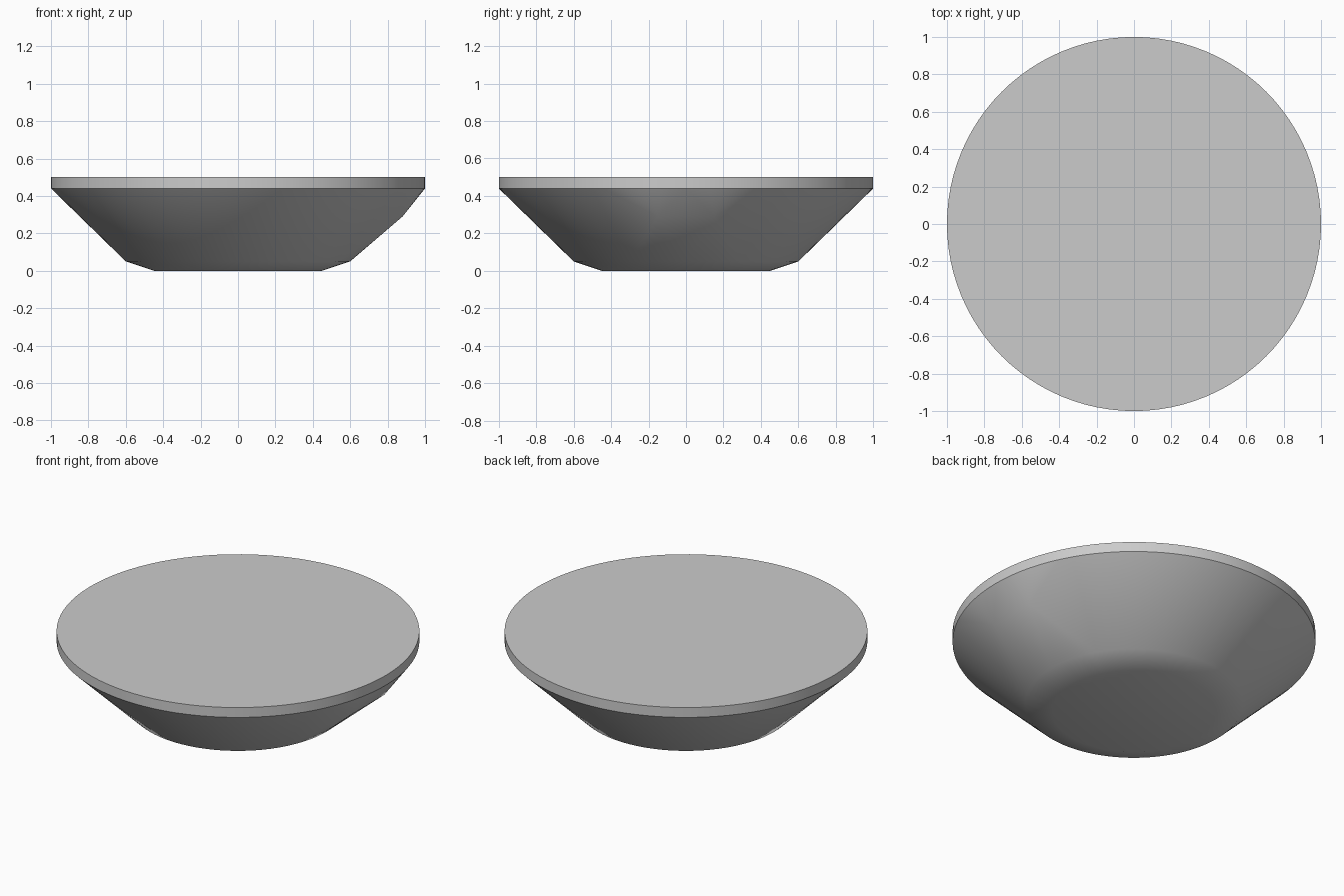
import bpy
import bmesh
from math import cos, sin, tau, radians

cube = bpy.data.objects.get("Cube")
if cube:
    bpy.data.objects.remove(cube, do_unlink=True)

SEGMENTS = 96
PROFILE = [(0.45, 0.0), (0.6, 0.05), (1.0, 0.44), (1.0, 0.5)]  # radius, height

grey = bpy.data.materials.new("plain_grey")
grey.use_nodes = True
colour = (0.6, 0.6, 0.6, 1)
grey.diffuse_color = colour
grey.node_tree.nodes["Principled BSDF"].inputs["Base Color"].default_value = colour

bm = bmesh.new()

# Rings of the dish, from the base up to the rim
for radius, height in PROFILE:
    for i in range(SEGMENTS):
        a = tau * i / SEGMENTS
        bm.verts.new((radius * cos(a), radius * sin(a), height))

# Two corners of the small flat bulge on the left side
for side in (-1, 1):
    bm.verts.new((0.88, 0.15 * side, 0.29))

# Taut skin around rings and bulge, with flat areas merged
bmesh.ops.convex_hull(bm, input=bm.verts[:])
bmesh.ops.dissolve_limit(bm, angle_limit=radians(0.2), verts=bm.verts[:], edges=bm.edges[:])
bmesh.ops.recalc_face_normals(bm, faces=bm.faces[:])

mesh = bpy.data.meshes.new("dish")
bm.to_mesh(mesh)
bm.free()
mesh.materials.append(grey)
dish = bpy.data.objects.new("dish", mesh)
bpy.context.collection.objects.link(dish)

# Smooth sides with sharp rim edges
bpy.ops.object.select_all(action="DESELECT")
dish.select_set(True)
bpy.context.view_layer.objects.active = dish
bpy.ops.object.shade_smooth_by_angle(angle=radians(30))
